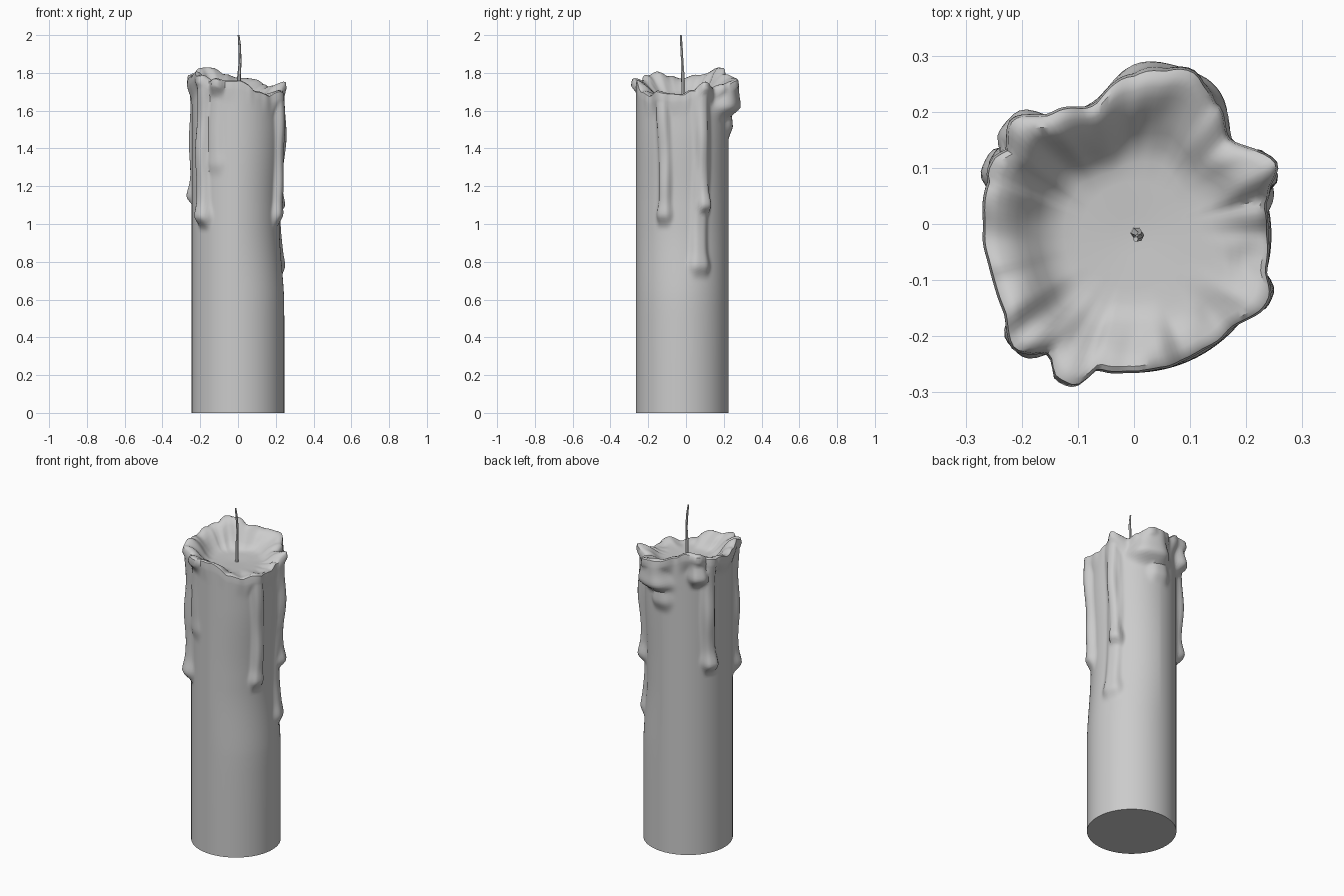
import bpy, bmesh, math
from mathutils import Vector, noise

if "Cube" in bpy.data.objects:
    bpy.data.objects.remove(bpy.data.objects["Cube"])

CX, CY, R, N = 0.0, -0.02, 0.245, 160
FLOOR = 1.69

# Melted rim: angle, radius, height
RIM = [(0, .25, 1.69), (14, .25, 1.71), (27, .295, 1.755), (45, .25, 1.72), (58, .285, 1.75),
       (70, .318, 1.765), (90, .288, 1.775), (110, .245, 1.80), (124, .265, 1.83), (137, .30, 1.82),
       (148, .275, 1.80), (160, .278, 1.79), (180, .27, 1.77), (195, .265, 1.785), (210, .27, 1.805),
       (223, .297, 1.79), (234, .265, 1.76), (243, .292, 1.775), (254, .25, 1.76), (275, .245, 1.755),
       (295, .247, 1.71), (315, .25, 1.685), (335, .28, 1.705), (346, .255, 1.69), (360, .25, 1.69)]

# Wax runs: angle, lower end z, half width, thickness
DRIPS = [(-25, 1.03, .034, .036), (27, 1.08, .032, .045), (25, .76, .045, .026),
         (73, 1.60, .085, .062), (90, 1.50, .05, .02), (137, 1.66, .04, .05), (153, 1.13, .034, .046),
         (223, 1.02, .036, .042), (243, 1.72, .028, .042), (241, 1.30, .04, .012)]


def smooth(a, b, x):
    t = min(1, max(0, (x - a) / (b - a)))
    return t * t * (3 - 2 * t)


def rim(deg):
    for p, q in zip(RIM, RIM[1:]):
        if deg <= q[0]:
            t = smooth(p[0], q[0], deg)
            return p[1] + t * (q[1] - p[1]), p[2] + t * (q[2] - p[2])


def side_radius(deg, z, rim_r, h):
    a = math.radians(deg)
    # The right side leans slightly inwards higher up
    r = R - 0.026 * smooth(.55, 1.0, z) * (1 - .6 * smooth(1.1, 1.5, z)) * max(0, math.cos(a))
    add = 0
    for ang, zb, w, amp in DRIPS:
        wander = 2.0 * math.sin(z * 6 + ang)
        d = abs((deg - ang - wander + 180) % 360 - 180) * math.pi / 180 * R
        bulb = math.exp(-((z - zb - .02) / .05) ** 2)
        width = w * (1 + .25 * bulb)
        if d < 2 * width:
            lump = .85 + .12 * math.sin(z * 17 + ang) + .25 * bulb
            add = max(add, amp * lump * math.exp(-(d / width) ** 4) * smooth(zb - .06, zb + .02, z))
    flare = (rim_r - R) * smooth(h - .13, h - .03, z)
    return r + max(add, flare)


def ring_vert(bm, deg, r, z):
    a = math.radians(deg)
    return bm.verts.new((CX + r * math.cos(a), CY + r * math.sin(a), z))


# Wax body with runs, ragged rim and melted bowl
bm = bmesh.new()
degs = [i * 360 / N for i in range(N)]
rims = []
for d in degs:
    rr, h = rim(d)
    a = math.radians(d)
    n = noise.noise(Vector((math.cos(a) * 5, math.sin(a) * 5, 2)))
    rims.append((rr + .006 * n, h + .012 * n))

rows = [0, .15, .3, .36] + [.38 + .62 * i / 72 for i in range(72)]
rings = []
for t in rows:
    rings.append([ring_vert(bm, d, side_radius(d, t * (h - .02), rr, h), t * (h - .02))
                  for d, (rr, h) in zip(degs, rims)])
for s in (.985, .95, .90, .84, .78, .72, .65, .57, .48, .38, .27, .15, .06):
    ring = []
    for d, (rr, h) in zip(degs, rims):
        a = math.radians(d)
        top = h - .006 * (s > .97)
        z = FLOOR + (top - FLOOR) * smooth(.5, .92, s) - .015 * (1 - s)
        z += .012 * noise.noise(Vector((s * math.cos(a) * 4.5, s * math.sin(a) * 4.5, 7))) * smooth(.5, .75, s)
        r_top = side_radius(d, h - .02, rr, h)
        # Inner rings even out into a round pool
        ring.append(ring_vert(bm, d, s * (r_top + (.25 - r_top) * smooth(.8, .4, s) if s < .4 else s * r_top + (1 - s) * .25), z))
    rings.append(ring)
for lo, hi in zip(rings, rings[1:]):
    for i in range(N):
        j = (i + 1) % N
        bm.faces.new((lo[i], lo[j], hi[j], hi[i]))
bm.faces.new(rings[-1])
bm.faces.new(rings[0][::-1])
bmesh.ops.recalc_face_normals(bm, faces=bm.faces)
me = bpy.data.meshes.new("candle_wax")
bm.to_mesh(me)
bm.free()
wax = bpy.data.objects.new("candle_wax", me)
bpy.context.collection.objects.link(wax)

# Wick: thin bent tube
cu = bpy.data.curves.new("wick", 'CURVE')
cu.dimensions = '3D'
cu.bevel_depth = 0.008
cu.bevel_resolution = 1
cu.use_fill_caps = True
cu.resolution_u = 4
path = [(.003, -.015, 1.66), (.005, -.016, 1.77), (.011, -.02, 1.86), (.009, -.024, 1.94), (.003, -.027, 2.0)]
sp = cu.splines.new('POLY')
sp.points.add(len(path) - 1)
for p, co in zip(sp.points, path):
    p.co = (*co, 1)
    p.radius = 1.3 if co[2] < 1.8 else .9
sp.points[-1].radius = .6
wick = bpy.data.objects.new("wick", cu)
bpy.context.collection.objects.link(wick)

for ob in (wax, wick):
    bpy.ops.object.select_all(action='DESELECT')
    ob.select_set(True)
    bpy.context.view_layer.objects.active = ob
    if ob.type == 'CURVE':
        bpy.ops.object.convert(target='MESH')
    bpy.ops.object.shade_smooth_by_angle(angle=math.radians(40))
